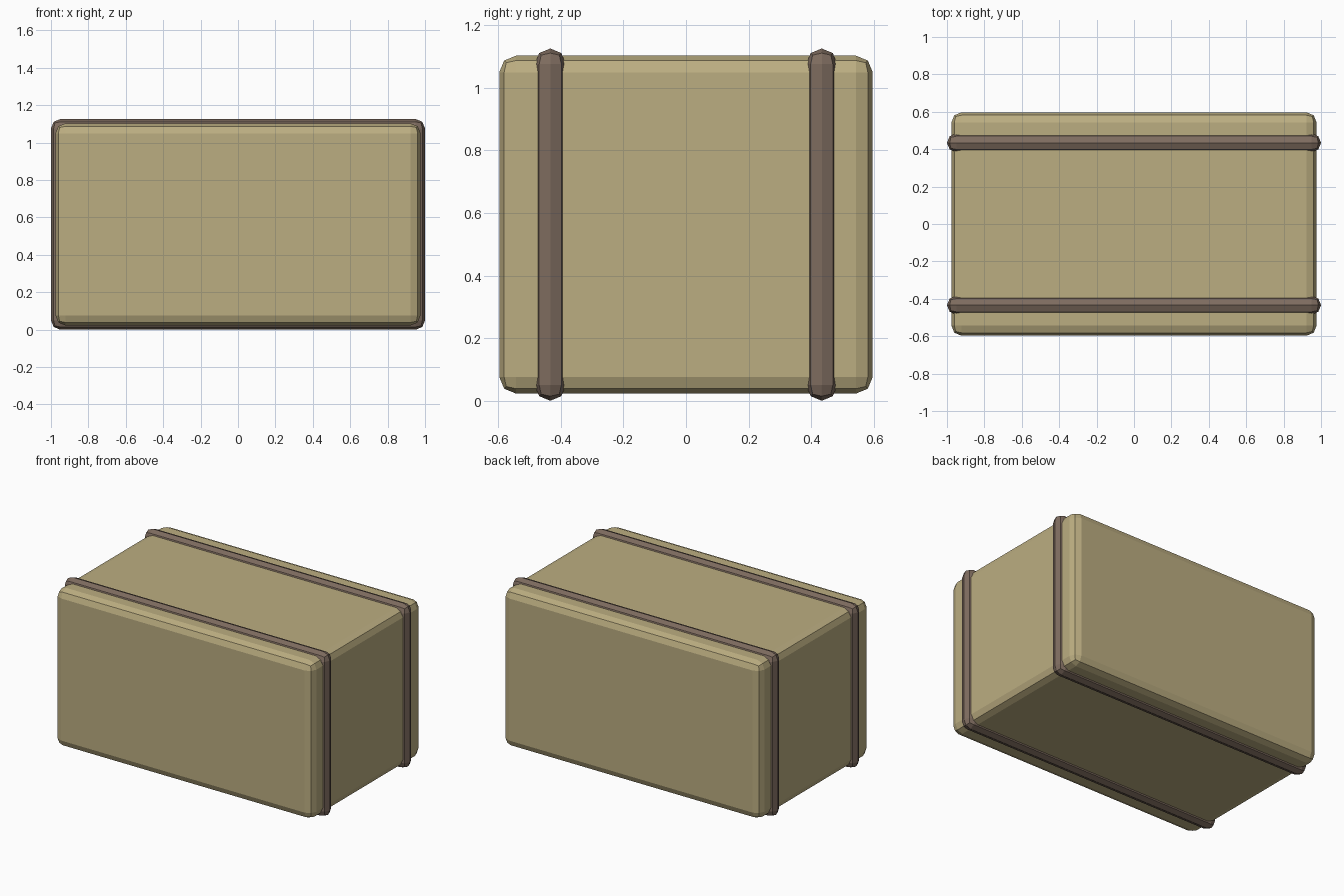
import bpy
import bmesh

if "Cube" in bpy.data.objects:
    bpy.data.objects.remove(bpy.data.objects["Cube"])


def material(name, color):
    mat = bpy.data.materials.new(name)
    mat.diffuse_color = color
    mat.use_nodes = True
    mat.node_tree.nodes["Principled BSDF"].inputs["Base Color"].default_value = mat.diffuse_color
    return mat


def bevelled_box(name, size, centre, bevel, mat):
    """Box with two-segment rounded edges and flat faces."""
    bm = bmesh.new()
    bmesh.ops.create_cube(bm, size=1)
    bmesh.ops.scale(bm, vec=size, verts=bm.verts)
    bmesh.ops.bevel(bm, geom=bm.edges[:], offset=bevel, offset_type='OFFSET',
                    segments=2, profile=0.5, affect='EDGES', clamp_overlap=True)
    mesh = bpy.data.meshes.new(name)
    bm.to_mesh(mesh)
    bm.free()
    mesh.materials.append(mat)
    obj = bpy.data.objects.new(name, mesh)
    obj.location = centre
    bpy.context.collection.objects.link(obj)
    return obj


tan = material("tan_fabric", (0.50, 0.42, 0.22, 1))
brown = material("brown_strap", (0.21, 0.15, 0.115, 1))

HEIGHT = 1.126

# Main block
bevelled_box("body", (1.952, 1.194, 1.08), (0, 0, HEIGHT / 2), 0.053, tan)

# Two straps wrapped around the block; their bevels meet in a central ridge
for name, y in (("front_strap", -0.434), ("back_strap", 0.434)):
    bevelled_box(name, (2.0, 0.1, HEIGHT), (0, y, HEIGHT / 2), 0.0498, brown)
